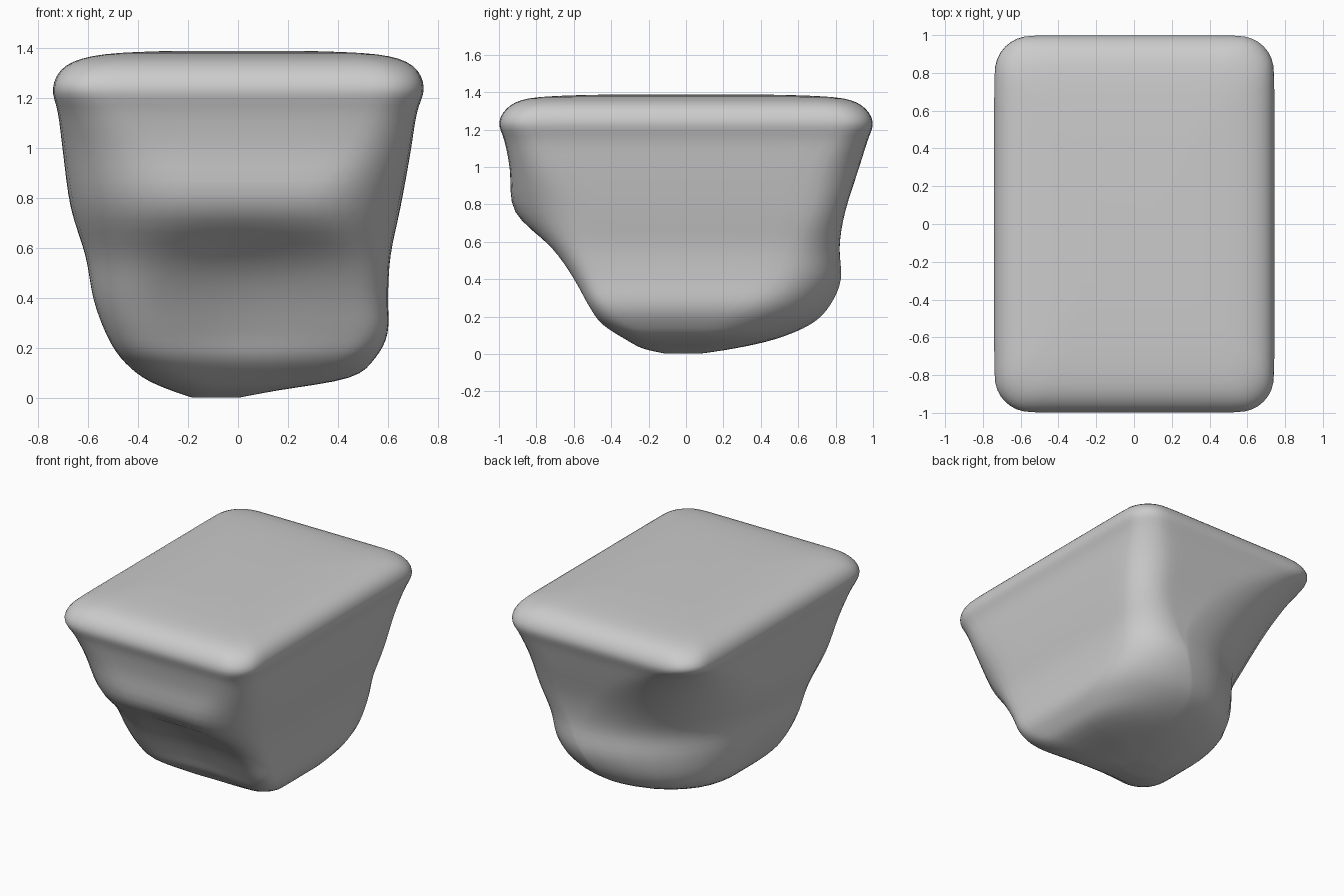
import bpy, bmesh, math

if "Cube" in bpy.data.objects:
    bpy.data.objects.remove(bpy.data.objects["Cube"])

# Horizontal sections: z, x left, x right, y front, y back,
# corner radii: front-left, front-right, back-right, back-left
SECTIONS = [
    (0.00, -0.18, 0.00, -0.10, 0.06, 0.06, 0.05, 0.05, 0.06),
    (0.03, -0.27, 0.16, -0.24, 0.26, 0.18, 0.12, 0.18, 0.22),
    (0.08, -0.38, 0.45, -0.34, 0.48, 0.20, 0.16, 0.36, 0.42),
    (0.16, -0.47, 0.55, -0.47, 0.67, 0.20, 0.14, 0.45, 0.55),
    (0.26, -0.53, 0.60, -0.54, 0.77, 0.22, 0.13, 0.43, 0.68),
    (0.40, -0.58, 0.60, -0.62, 0.83, 0.26, 0.15, 0.35, 0.81),
    (0.57, -0.61, 0.61, -0.74, 0.82, 0.34, 0.20, 0.27, 0.83),
    (0.76, -0.67, 0.65, -0.92, 0.85, 0.44, 0.36, 0.22, 0.76),
    (0.98, -0.70, 0.69, -0.94, 0.92, 0.34, 0.25, 0.24, 0.58),
    (1.14, -0.72, 0.715, -0.97, 0.97, 0.24, 0.20, 0.20, 0.36),
    (1.24, -0.742, 0.745, -1.00, 1.00, 0.19, 0.19, 0.19, 0.19),
    (1.33, -0.69, 0.70, -0.94, 0.94, 0.18, 0.18, 0.18, 0.18),
    (1.375, -0.54, 0.56, -0.79, 0.79, 0.14, 0.14, 0.14, 0.14),
    (1.388, -0.28, 0.28, -0.40, 0.40, 0.06, 0.06, 0.06, 0.06),
]
STEPS, ARC, EDGE = 4, 8, 10


def blend(i, t):
    """Smooth interpolation between neighbouring sections."""
    n = len(SECTIONS) - 1
    rows = [SECTIONS[min(max(k, 0), n)] for k in (i - 1, i, i + 1, i + 2)]
    return [0.5 * (2*b + (c - a)*t + (2*a - 5*b + 4*c - d)*t*t
                   + (3*b - a - 3*c + d)*t**3) for a, b, c, d in zip(*rows)]


def outline(s):
    """Rounded rectangle with four separate corner radii."""
    z, xl, xr, yf, yb, *radii = s
    corners = [(xl, yf, 1, 1), (xr, yf, -1, 1), (xr, yb, -1, -1), (xl, yb, 1, -1)]
    arcs = []
    for k, ((x, y, sx, sy), r) in enumerate(zip(corners, radii)):
        start = math.pi + k * math.pi / 2
        arcs.append([(x + sx*r + r*math.cos(start + j*math.pi/2/ARC),
                      y + sy*r + r*math.sin(start + j*math.pi/2/ARC))
                     for j in range(ARC + 1)])
    pts = []
    for k, arc in enumerate(arcs):
        pts += arc
        p, q = arc[-1], arcs[(k + 1) % 4][0]
        pts += [(p[0] + (q[0]-p[0])*j/EDGE, p[1] + (q[1]-p[1])*j/EDGE)
                for j in range(1, EDGE)]
    # hollow under the front overhang
    out = []
    for x, y in pts:
        if y < 0:
            front = min(1, max(0, y / yf))**2
            y += 0.09*front*math.exp(-((x - 0.02)/0.36)**2 - ((z - 0.37)/0.27)**4)
        out.append((x, y, max(z, 0)))
    return out


# Loft the body through all sections
bm = bmesh.new()
loops = [blend(i, j / STEPS) for i in range(len(SECTIONS) - 1) for j in range(STEPS)]
loops.append(list(SECTIONS[-1]))
rings = [[bm.verts.new(p) for p in outline(s)] for s in loops]
for a, b in zip(rings, rings[1:]):
    for k in range(len(a)):
        m = (k + 1) % len(a)
        bm.faces.new((a[k], a[m], b[m], b[k]))
bm.faces.new(rings[0][::-1])
bm.faces.new(rings[-1])
bmesh.ops.recalc_face_normals(bm, faces=bm.faces)
for f in bm.faces:
    f.smooth = True
mesh = bpy.data.meshes.new("tapered_block")
bm.to_mesh(mesh)
bm.free()
body = bpy.data.objects.new("tapered_block", mesh)
bpy.context.collection.objects.link(body)

# Gentle smoothing of the soft surface
smooth = body.modifiers.new("soften", 'SMOOTH')
smooth.factor = 0.5
smooth.iterations = 5
